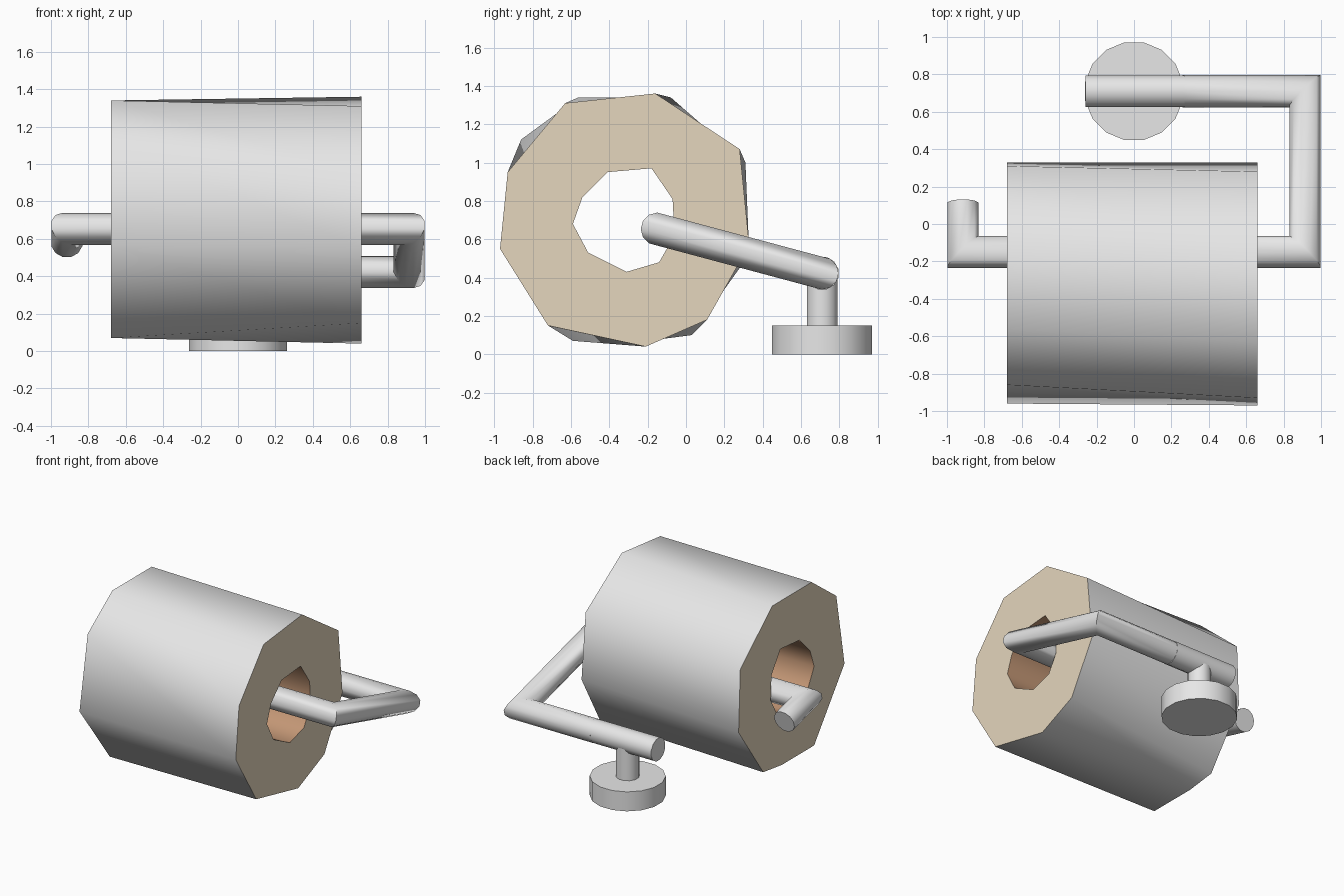
import bpy, bmesh, math
from mathutils import Vector

if "Cube" in bpy.data.objects:
    bpy.data.objects.remove(bpy.data.objects["Cube"])


def material(name, rgb):
    m = bpy.data.materials.new(name)
    m.diffuse_color = (*rgb, 1)
    m.use_nodes = True
    m.node_tree.nodes["Principled BSDF"].inputs["Base Color"].default_value = m.diffuse_color
    return m


WHITE = material("white", (0.8, 0.8, 0.8))
BEIGE = material("beige_paper_edge", (0.78, 0.67, 0.51))
BROWN = material("brown_cardboard", (0.55, 0.31, 0.18))


def finish(bm, name, mats, angle=50):
    bmesh.ops.recalc_face_normals(bm, faces=bm.faces)
    me = bpy.data.meshes.new(name)
    bm.to_mesh(me)
    bm.free()
    for m in mats:
        me.materials.append(m)
    me.shade_smooth()
    me.set_sharp_from_angle(angle=math.radians(angle))
    ob = bpy.data.objects.new(name, me)
    bpy.context.collection.objects.link(ob)
    return ob


def bridge(bm, a, b, mat=0):
    n = len(a)
    for i in range(n):
        j = (i + 1) % n
        bm.faces.new((a[i], a[j], b[j], b[i])).material_index = mat


def pipe(name, points, radius, sides=12):
    """Round bar swept along a polyline with mitred corners."""
    pts = [Vector(p) for p in points]
    dirs = [(b - a).normalized() for a, b in zip(pts, pts[1:])]
    up = Vector((0, 0, 1)) if abs(dirs[0].z) < 0.9 else Vector((1, 0, 0))
    u = dirs[0].cross(up).normalized()
    v = dirs[0].cross(u)
    ring = [pts[0] + radius * (u * math.cos(t) + v * math.sin(t))
            for t in (2 * math.pi * (i + 0.5) / sides for i in range(sides))]
    bm = bmesh.new()
    rings = [[bm.verts.new(p) for p in ring]]
    for k, d in enumerate(dirs):
        end = pts[k + 1]
        normal = d + dirs[k + 1] if k + 1 < len(dirs) else d
        ring = [p + d * ((end - p).dot(normal) / d.dot(normal)) for p in ring]
        rings.append([bm.verts.new(p) for p in ring])
    for a, b in zip(rings, rings[1:]):
        bridge(bm, a, b)
    bm.faces.new(rings[0])
    bm.faces.new(rings[-1])
    return finish(bm, name, [WHITE])


# Paper roll: uneven nine-sided outlines (y, z) at the right and left ends
right_end = [(-0.16, 1.36), (0.28, 1.07), (0.33, 0.57), (0.11, 0.18), (-0.21, 0.04),
             (-0.72, 0.15), (-0.97, 0.55), (-0.93, 0.95), (-0.63, 1.31)]
left_end = [(-0.08, 1.34), (0.31, 1.00), (0.33, 0.52), (0.03, 0.10), (-0.20, 0.07),
            (-0.59, 0.07), (-0.96, 0.56), (-0.86, 1.12), (-0.56, 1.34)]
hole = [(-0.18, 0.97), (-0.07, 0.81), (-0.06, 0.62), (-0.14, 0.48), (-0.31, 0.43),
        (-0.51, 0.53), (-0.59, 0.68), (-0.54, 0.82), (-0.41, 0.95)]
bm = bmesh.new()


def loop(x, outline):
    return [bm.verts.new((x, y, z)) for y, z in outline]


ro, ri = loop(0.66, right_end), loop(0.66, hole)
lo, li = loop(-0.68, left_end), loop(-0.68, hole)
bridge(bm, ro, lo, 0)
bridge(bm, ro, ri, 1)
bridge(bm, lo, li, 1)
bridge(bm, ri, li, 2)
finish(bm, "paper_roll", [WHITE, BEIGE, BROWN])

# Bent holder bar with hooked end
pipe("holder_bar", [(-0.915, 0.11, 0.583), (-0.915, -0.15, 0.653), (0.915, -0.15, 0.653),
                    (0.915, 0.71, 0.423), (0.26, 0.71, 0.423)], 0.086)
# Sleeve, stem and round mounting base
pipe("bar_sleeve", [(0.27, 0.71, 0.423), (-0.26, 0.71, 0.423)], 0.088)
pipe("mount_stem", [(0, 0.71, 0.14), (0, 0.71, 0.42)], 0.083)
pipe("mount_base", [(0, 0.71, 0), (0, 0.71, 0.15)], 0.266, 16)
